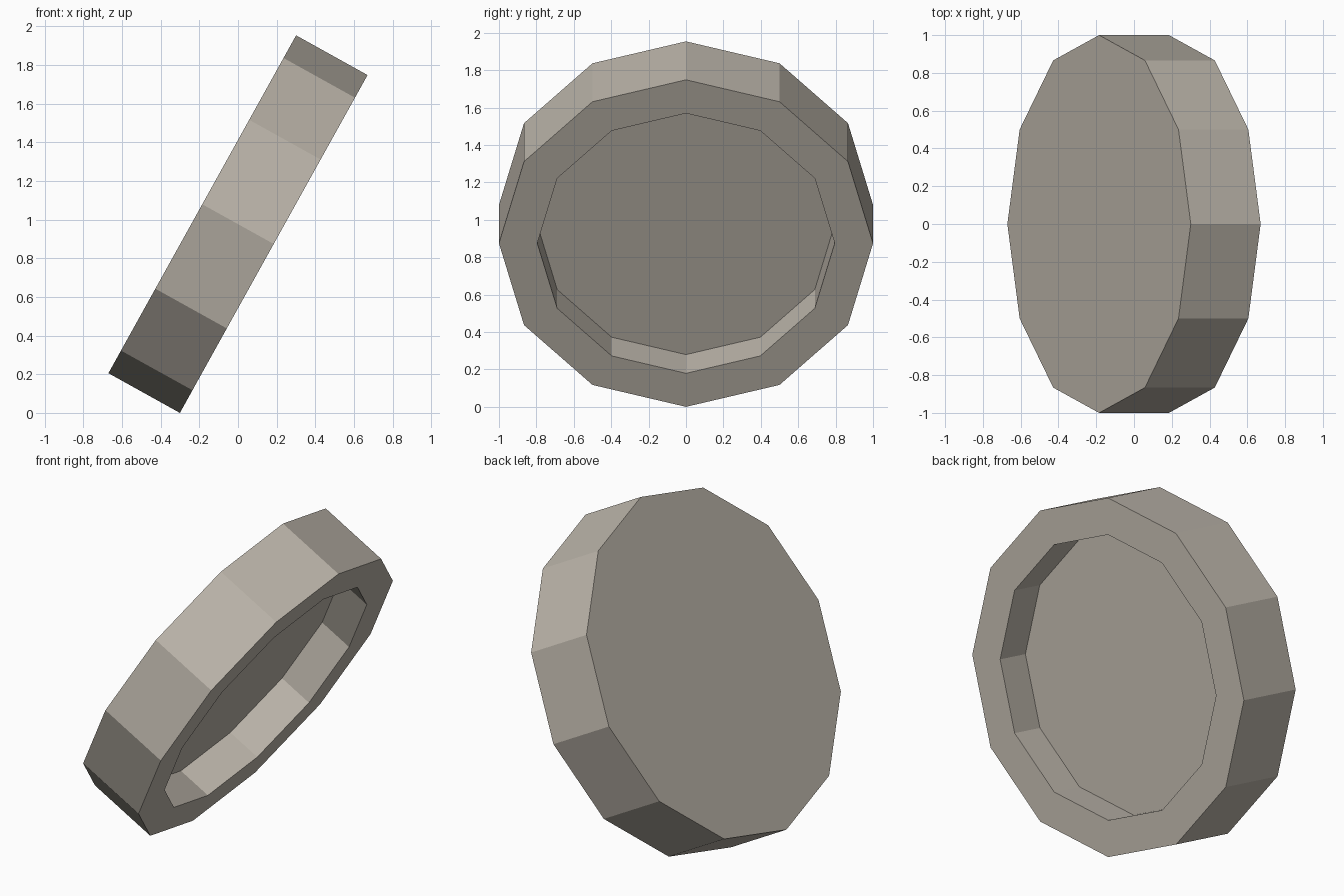
import bpy, bmesh, math
from mathutils import Vector

if "Cube" in bpy.data.objects:
    bpy.data.objects.remove(bpy.data.objects["Cube"])

SIDES = 12
TILT = math.radians(29.05)
HALF = 0.2115          # half the thickness of the dish
DEPTH = 0.206          # depth of the recess
R_OUT, R_IN = 1.0, 0.795

# Tilted frame: axis points to the open side, up runs along the disc
axis = Vector((math.cos(TILT), 0, -math.sin(TILT)))
up = Vector((math.sin(TILT), 0, math.cos(TILT)))
side = Vector((0, 1, 0))
centre = Vector((0, 0, math.cos(TILT) * R_OUT + math.sin(TILT) * HALF))

mat = bpy.data.materials.new("warm_grey")
mat.diffuse_color = (0.50, 0.46, 0.40, 1)
mat.use_nodes = True
mat.node_tree.nodes["Principled BSDF"].inputs["Base Color"].default_value = mat.diffuse_color

bm = bmesh.new()


def ring(radius, offset):
    """One 12-sided loop of vertices around the tilted axis."""
    return [bm.verts.new(centre + axis * offset
                         + up * radius * math.cos(2 * math.pi * i / SIDES)
                         + side * radius * math.sin(2 * math.pi * i / SIDES))
            for i in range(SIDES)]


# Flat back, outer wall, rim, recess wall, recess floor
loops = [ring(r, o) for r, o in ((R_OUT, -HALF), (R_OUT, HALF),
                                 (R_IN, HALF), (R_IN, HALF - DEPTH))]
for a, b in zip(loops, loops[1:]):
    for i in range(SIDES):
        j = (i + 1) % SIDES
        bm.faces.new((a[i], a[j], b[j], b[i]))
bm.faces.new(loops[0])
bm.faces.new(loops[-1])
bmesh.ops.recalc_face_normals(bm, faces=bm.faces)

mesh = bpy.data.meshes.new("recessed_disc")
bm.to_mesh(mesh)
bm.free()
mesh.materials.append(mat)
bpy.context.collection.objects.link(bpy.data.objects.new("recessed_disc", mesh))
